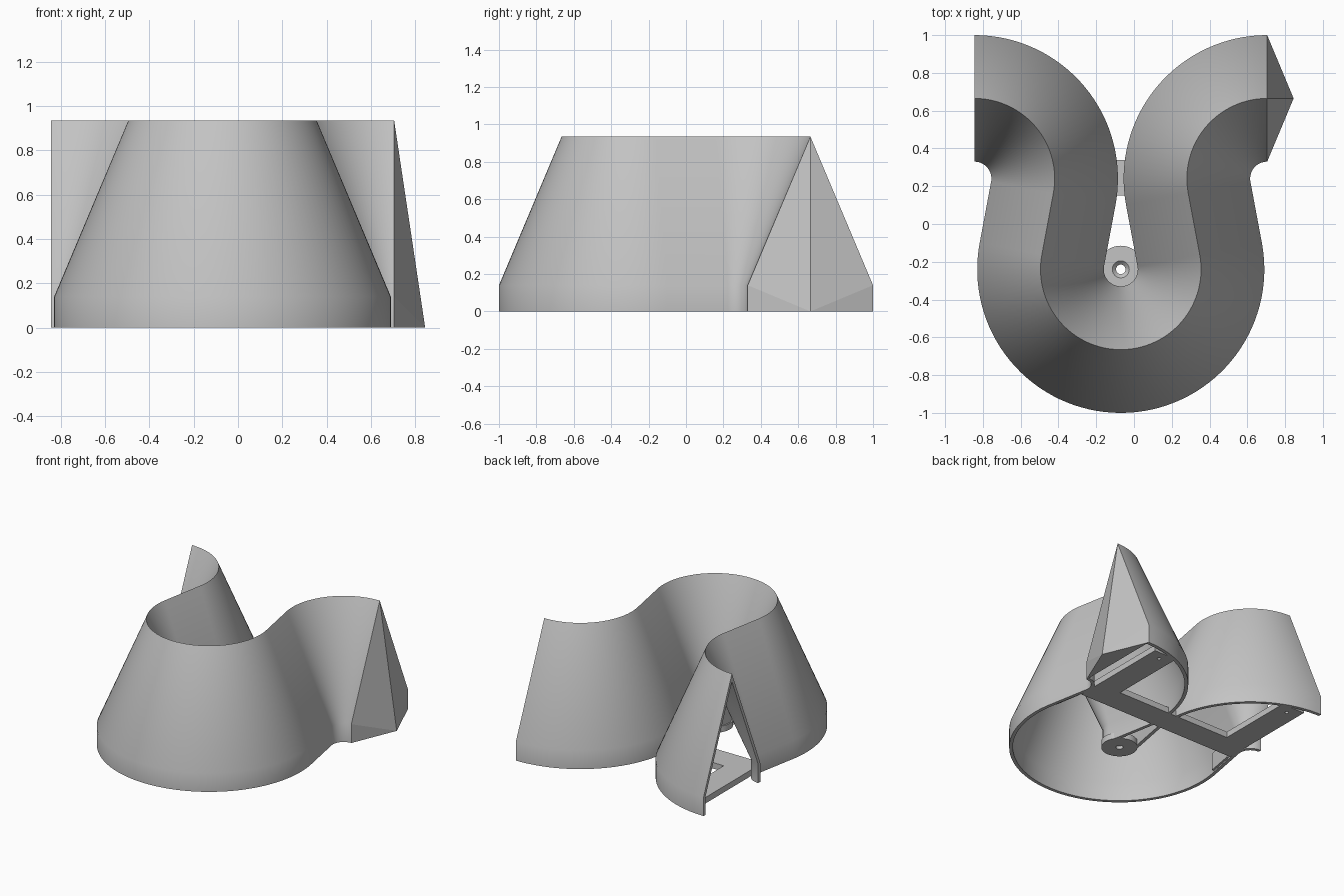
import bpy, bmesh
from math import radians, degrees, cos, sin, pi, acos, atan2, hypot

if "Cube" in bpy.data.objects:
    bpy.data.objects.remove(bpy.data.objects["Cube"], do_unlink=True)

GREY = (0.55, 0.55, 0.55, 1)
mat = bpy.data.materials.new("plain grey")
mat.use_nodes = True
mat.diffuse_color = GREY
mat.node_tree.nodes["Principled BSDF"].inputs["Base Color"].default_value = GREY

RIDGE, HALF, WALL = 0.425, 0.335, 0.025      # ridge radius, half base width, shell wall
TOP, SKIRT = 0.935, 0.14                     # ridge height, upright skirt height
LEFT, RIGHT, FRONT = (-0.845, 0.24), (0.705, 0.24), (-0.07, -0.24)   # arc centres


def finish(name, bm, smooth=False):
    bmesh.ops.recalc_face_normals(bm, faces=bm.faces)
    mesh = bpy.data.meshes.new(name)
    bm.to_mesh(mesh)
    bm.free()
    mesh.materials.append(mat)
    ob = bpy.data.objects.new(name, mesh)
    bpy.context.collection.objects.link(ob)
    bpy.ops.object.select_all(action='DESELECT')
    bpy.context.view_layer.objects.active = ob
    ob.select_set(True)
    if smooth:
        bpy.ops.object.shade_smooth_by_angle(angle=radians(30))
    return ob


def bridge(bm, rings, closed):
    """Join matching closed loops of vertices with quads."""
    pairs = list(zip(rings, rings[1:] + rings[:1])) if closed else list(zip(rings, rings[1:]))
    for a, b in pairs:
        n = len(a)
        for i in range(n):
            j = (i + 1) % n
            bm.faces.new((a[i], a[j], b[j], b[i]))


def prism(name, outline, z0, z1):
    bm = bmesh.new()
    rings = [[bm.verts.new((x, y, z)) for x, y in outline] for z in (z0, z1)]
    bridge(bm, rings, False)
    for r in rings:
        bm.faces.new(r)
    return finish(name, bm)


def arc(centre, start, end, steps, side):
    """Points on the ridge line with the normal to the left of travel."""
    for i in range(steps + 1):
        a = radians(start + (end - start) * i / steps)
        yield (centre[0] + RIDGE * cos(a), centre[1] + RIDGE * sin(a), side * cos(a), side * sin(a))


# Winding hollow ridge: three arcs joined by tangent straights
dx, dy = FRONT[0] - LEFT[0], FRONT[1] - LEFT[1]
tangent = degrees(atan2(dy, dx) + acos(2 * RIDGE / hypot(dx, dy)))
path = [*arc(LEFT, 90, tangent, 32, 1),
        *arc(FRONT, 180 + tangent, 360 - tangent, 64, -1),
        *arc(RIGHT, 180 - tangent, 90, 32, 1)]
inner = HALF - WALL
inner_top = TOP - WALL * (TOP - SKIRT) / HALF
section = [(-HALF, 0), (-HALF, SKIRT), (0, TOP), (HALF, SKIRT), (HALF, 0),
           (inner, 0), (inner, SKIRT), (0, inner_top), (-inner, SKIRT), (-inner, 0)]
bm = bmesh.new()
rings = [[bm.verts.new((x + u * nx, y + u * ny, z)) for u, z in section] for x, y, nx, ny in path]
bridge(bm, rings, False)
for ring in (rings[0], rings[-1]):
    for i in range(4):
        bm.faces.new((ring[i], ring[i + 1], ring[8 - i], ring[9 - i]))
finish("winding_ridge_shell", bm, True)

# Pointed prow closing the left end
bm = bmesh.new()
ridge_y = RIGHT[1] + RIDGE
back = [bm.verts.new((RIGHT[0], ridge_y + u, z)) for u, z in section[:5]]
tip = bm.verts.new((0.845, ridge_y, 0))
bm.faces.new(back)
for a, b in zip(back, back[1:] + back[:1]):
    bm.faces.new((a, b, tip))
finish("pointed_end_cap", bm)

# Flat U-shaped base frame with a screw hole in each arm
mid, outer_x, inner_x = FRONT[0], 0.67, 0.48
frame = prism("base_frame", [(mid - outer_x, 0.15), (mid + outer_x, 0.15), (mid + outer_x, 0.94),
                             (mid + inner_x, 0.94), (mid + inner_x, 0.34), (mid - inner_x, 0.34),
                             (mid - inner_x, 0.94), (mid - outer_x, 0.94)], 0, 0.045)
for side in (-1, 1):
    hole = [(mid + side * 0.575 + 0.013 * cos(i * pi / 8), 0.87 + 0.013 * sin(i * pi / 8))
            for i in range(16)]
    cutter = prism("hole_cutter", hole, -0.1, 0.2)
    cutter.hide_render = True
    mod = frame.modifiers.new("hole", 'BOOLEAN')
    mod.operation, mod.object, mod.solver = 'DIFFERENCE', cutter, 'EXACT'
    bpy.context.view_layer.objects.active = frame
    bpy.ops.object.modifier_apply(modifier=mod.name)
    bpy.data.objects.remove(cutter, do_unlink=True)

# Countersunk screw boss in the bottom of the front bowl
bm = bmesh.new()
boss = [(0.025, 0), (0.125, 0), (0.125, 0.045), (0.045, 0.045), (0.025, 0.025)]
bridge(bm, [[bm.verts.new((FRONT[0] + r * cos(a), FRONT[1] + r * sin(a), z)) for r, z in boss]
            for a in (i * pi / 20 for i in range(40))], True)
finish("screw_boss", bm, True)

# Joint tabs against the inside of the outer straight walls
for name, side in (("right_joint_tab", -1), ("left_joint_tab", 1)):
    prism(name, [(mid + side * x, y) for x, y in
                 ((0.70, -0.08), (0.725, -0.08), (0.69, 0.12), (0.665, 0.12))], 0.01, 0.14)
